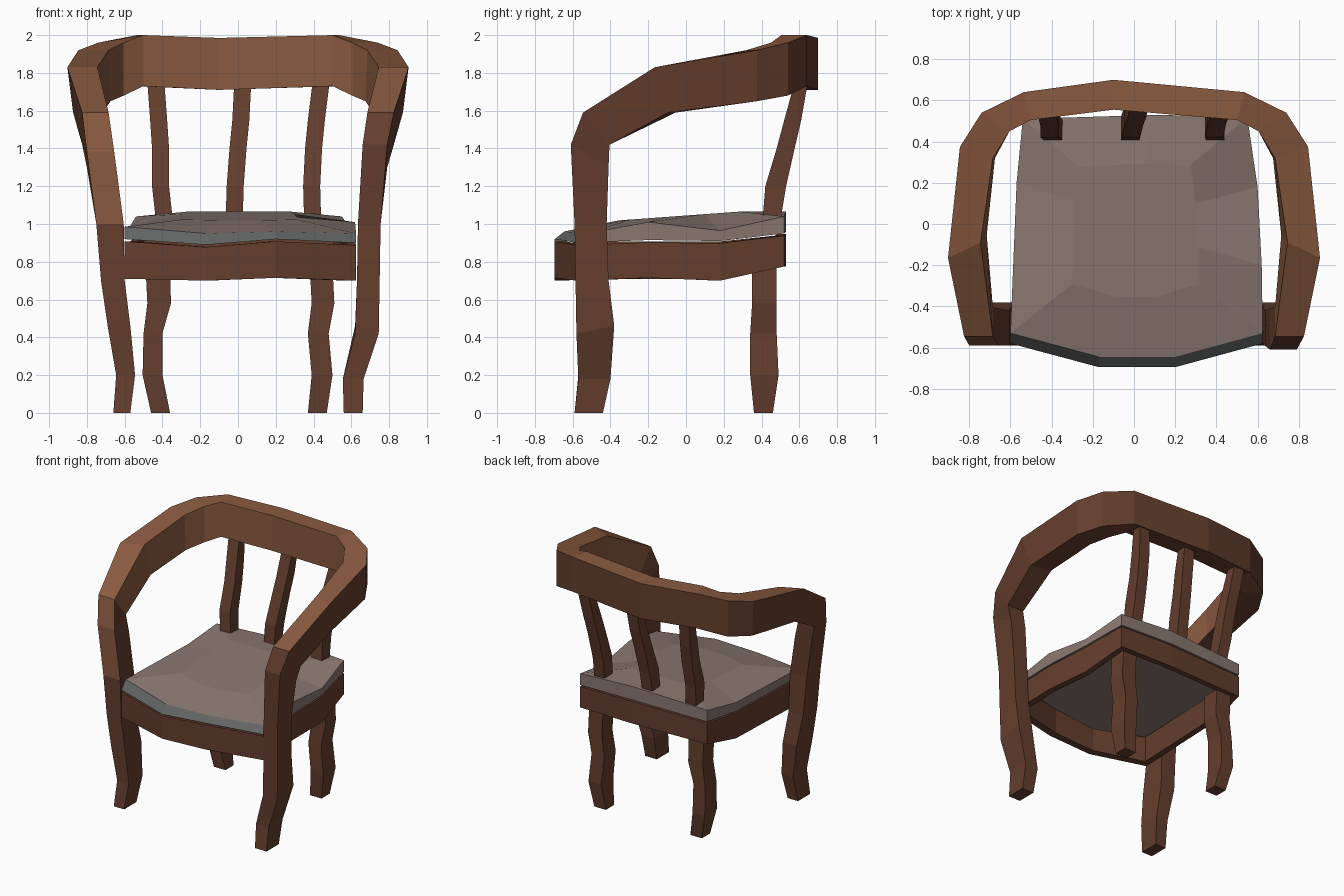
import bpy, bmesh

if "Cube" in bpy.data.objects:
    bpy.data.objects.remove(bpy.data.objects["Cube"])


def material(name, rgb):
    m = bpy.data.materials.new(name)
    lin = [((c / 255 + 0.055) / 1.055) ** 2.4 for c in rgb]
    m.diffuse_color = (*lin, 1)
    m.use_nodes = True
    m.node_tree.nodes["Principled BSDF"].inputs["Base Color"].default_value = m.diffuse_color
    return m


LIGHT = material("light_wood", (138, 90, 64))
DARK = material("dark_wood", (100, 62, 46))
FABRIC = material("cushion_fabric", (138, 120, 112))
GREY = material("cushion_front_grey", (98, 101, 100))


def loft(name, rings, mats, closed=False, rule=None):
    """Skin a list of equal-sized point rings; rule(i, j) picks a material slot."""
    bm = bmesh.new()
    vs = [[bm.verts.new(p) for p in r] for r in rings]
    n, k = len(vs), len(vs[0])
    for i in range(n if closed else n - 1):
        a, b = vs[i], vs[(i + 1) % n]
        for j in range(k):
            f = bm.faces.new((a[j], a[(j + 1) % k], b[(j + 1) % k], b[j]))
            f.material_index = rule(i, j) if rule else 0
    if not closed:
        bm.faces.new(vs[0][::-1])
        bm.faces.new(vs[-1])
    bmesh.ops.recalc_face_normals(bm, faces=bm.faces)
    me = bpy.data.meshes.new(name)
    bm.to_mesh(me)
    bm.free()
    for m in mats:
        me.materials.append(m)
    ob = bpy.data.objects.new(name, me)
    bpy.context.collection.objects.link(ob)
    return ob


# Front legs: outer x, inner x, front y, front z, back y, back z
left_leg = [(.66, .57, -.59, 0, -.44, 0), (.645, .545, -.57, .2, -.40, .2),
            (.69, .57, -.58, .46, -.38, .46), (.725, .60, -.585, .7, -.41, .7),
            (.75, .605, -.59, 1.0, -.42, 1.0), (.80, .655, -.59, 1.38, -.41, 1.3)]
right_leg = [(.66, .56, -.59, 0, -.44, 0), (.665, .555, -.57, .18, -.40, .18),
             (.745, .62, -.58, .42, -.38, .46), (.75, .63, -.585, .7, -.41, .7),
             (.755, .635, -.59, 1.0, -.42, 1.0), (.79, .66, -.61, 1.42, -.41, 1.3)]
elbow = (.825, .685, -.545, 1.59, -.405, 1.42)

# Arm and back rail: outer x y, inner x y, top z, bottom z, bottom shift in x and y
arm = [(.903, -.165, .745, -.09, 1.83, 1.59, -.03, .07),
       (.845, .375, .685, .32, 1.92, 1.65, -.01, 0),
       (.74, .54, .605, .45, 1.96, 1.68, 0, 0),
       (.535, .64, .50, .505, 2.0, 1.73, 0, 0)]


def leg_ring(s, r):
    xo, xi, yf, zf, yb, zb = r
    return [(s * xo, yf, zf), (s * xi, yf, zf), (s * xi, yb, zb), (s * xo, yb, zb)]


def arm_ring(s, r):
    xo, yo, xi, yi, zt, zb, dx, dy = r
    return [(s * xo, yo, zt), (s * xi, yi, zt),
            (s * (xi + dx), yi + dy * .5, zb), (s * (xo + dx), yo + dy, zb)]


def side(s, leg):
    return [leg_ring(s, r) for r in leg + [elbow]] + [arm_ring(s, r) for r in arm]


middle = [(-.1, .70, 1.985), (-.1, .555, 1.985), (-.1, .555, 1.71), (-.1, .70, 1.71)]
rings = side(-1, left_leg) + [middle] + side(1, right_leg)[::-1]


def frame_rule(i, j):
    # light wood on the top and inner faces of the arms and the upper left leg
    if 6 <= i <= 15:
        return 1 if j in (0, 1) else 0
    return 1 if i in (4, 5) and j == 0 else 0


loft("arm_frame_and_front_legs", rings, [DARK, LIGHT], rule=frame_rule)


# Posts: rows of x0, x1, y0, y1, z
def post(name, rows):
    loft(name, [[(a, c, z), (b, c, z), (b, d, z), (a, d, z)] for a, b, c, d, z in rows], [DARK])


post("back_leg_left", [(-.46, -.36, .36, .46, 0), (-.505, -.40, .34, .49, .2),
                       (-.50, -.40, .34, .48, .42), (-.48, -.355, .35, .48, .58),
                       (-.49, -.36, .35, .48, .78)])
post("back_leg_right", [(.37, .47, .36, .46, 0), (.39, .50, .34, .49, .2),
                        (.37, .48, .34, .48, .42), (.39, .51, .35, .48, .58),
                        (.38, .50, .35, .48, .78)])

# Back slats share one leaning side profile: y0, y1, z
lean = [(.405, .50, 1.02), (.42, .53, 1.2), (.48, .575, 1.4), (.52, .61, 1.55), (.575, .645, 1.75)]
slats = {"left": (-.39, -.41, -.41, -.42, -.435),
         "middle": (-.02, -.015, 0, .015, .025),
         "right": (.395, .39, .40, .415, .44)}
for name, xs in slats.items():
    post("back_slat_" + name,
         [(x - .045, x + .045, y0, y1, z) for x, (y0, y1, z) in zip(xs, lean)])

# Seat outline: x, y, bottom z, rim z, skirt bottom z
outline = [(-.60, -.53, .92, .985, .71), (-.17, -.645, .89, .95, .70),
           (.20, -.645, .92, .96, .715), (.625, -.53, .90, .95, .70),
           (.62, -.20, .915, 1.01, .715), (.60, .18, .91, .965, .70),
           (.55, .52, .95, 1.04, .775), (.10, .53, .96, 1.065, .775),
           (-.54, .51, .95, 1.04, .775), (-.57, .20, .92, .99, .71)]


def front_shift(y):
    return y - .05 if y < -.5 else y


# Cushion: slanted grey front, domed top
loft("seat_cushion",
     [[(x, front_shift(y), zb) for x, y, zb, zt, s in outline],
      [(x, y, zt) for x, y, zb, zt, s in outline],
      [(x * .5, y * .55, 1.045 + .04 * y) for x, y, zb, zt, s in outline]],
     [FABRIC, GREY], rule=lambda i, j: 1 if i == 0 and j < 3 else 0)

# Skirt: hollow ring under the cushion
skirt = []
for x, y, zb, zt, s in outline:
    y = front_shift(y)
    top = zb - .012
    skirt.append([(x, y, top), (x * .92, y * .92, top), (x * .92, y * .92, s), (x, y, s)])
loft("seat_skirt", skirt, [DARK], closed=True)
